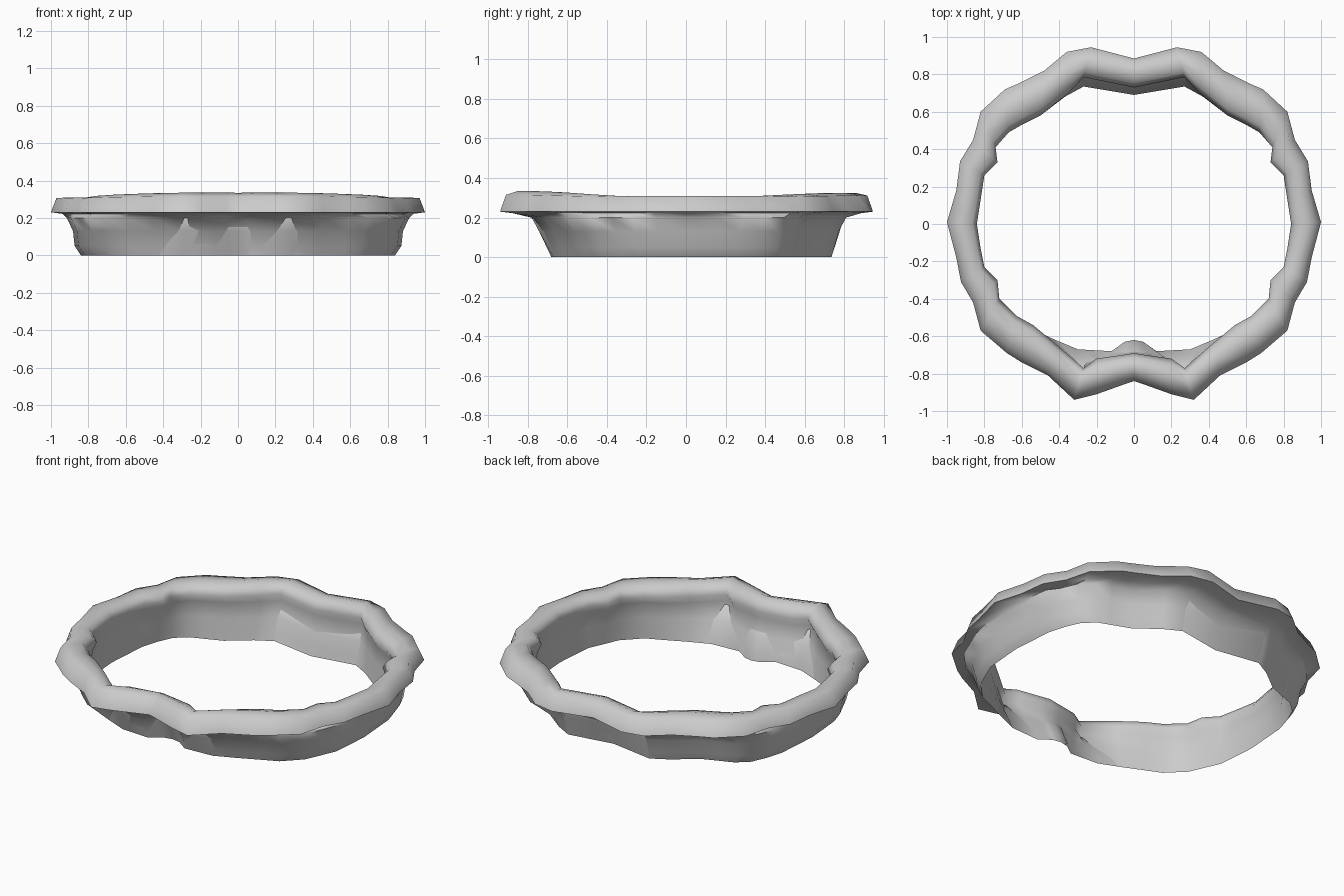
import bpy, bmesh

if "Cube" in bpy.data.objects:
    bpy.data.objects.remove(bpy.data.objects["Cube"])

# Right half of the wavy rim, back to front: (outer x, outer y, inner x, inner y)
RIM = [
    (0, .885, 0, .73), (.23, .945, .27, .785), (.36, .92, .35, .70),
    (.48, .82, .50, .58), (.62, .75, .60, .53), (.69, .72, .67, .49),
    (.82, .60, .74, .41), (.86, .45, .73, .33), (.93, .335, .80, .26),
    (.95, .18, .82, .13), (1.0, .01, .84, 0), (.95, -.18, .82, -.13),
    (.925, -.31, .80, -.23), (.86, -.42, .73, -.30), (.82, -.57, .72, -.40),
    (.68, -.69, .63, -.49), (.60, -.74, .54, -.54), (.46, -.81, .42, -.64),
    (.32, -.94, .27, -.77), (.20, -.91, .20, -.72), (.06, -.86, .06, -.70),
    (0, -.84, 0, -.69),
]
# Matching bottom edge of the side wall
BASE = [
    (0, .69), (.27, .735), (.37, .68), (.50, .58), (.60, .54), (.68, .51),
    (.75, .45), (.79, .36), (.82, .26), (.83, .13), (.84, 0), (.83, -.13),
    (.82, -.24), (.78, -.33), (.74, -.42), (.64, -.52), (.55, -.56),
    (.42, -.62), (.30, -.67), (.12, -.68), (.05, -.63), (0, -.62),
]


def section(rim, base):
    """Closed wedge section: outer wall, lip, rolled rim, inner wall."""
    ox, oy, ix, iy = rim
    bx, by = base
    s = 1.10 if by > 0 else 1.15
    t = min(1, max(0, (abs(oy) - .45) / .4))
    lift = (.015 if oy > 0 else .025) * t

    def across(f, z):
        return (ix + (ox - ix) * f, iy + (oy - iy) * f, z)

    def inner_wall(f, z):
        tx, ty, _ = across(.12, 0)
        return (bx + (tx - bx) * f, by + (ty - by) * f, z)

    return [
        (bx, by, 0),
        (bx * 1.04, by * 1.02, .05),
        (bx * 1.05, by * (1 + (s - 1) * .5), .13),
        (bx * 1.09, by * s, .20),
        across(.62, .222),
        across(1, .23),
        across(.82, .305 + lift * .4),
        across(.45, .31 + lift),
        across(.15, .30 + lift * .5),
        across(0, .265),
        inner_wall(1, .22),
        inner_wall(.6, .13),
    ]


# Mirror the half into a full loop of cross-sections
half = [section(r, b) for r, b in zip(RIM, BASE)]
loop = half + [[(-x, y, z) for x, y, z in s] for s in half[-2:0:-1]]

# Folded pastry-like ring: wall tapering to a thin bottom edge
bm = bmesh.new()
rows = [[bm.verts.new(p) for p in s] for s in loop]
n = len(rows[0])
for a, b in zip(rows, rows[1:] + rows[:1]):
    for k in range(n):
        j = (k + 1) % n
        bm.faces.new((a[k], a[j], b[j], b[k]))
bmesh.ops.recalc_face_normals(bm, faces=bm.faces[:])
mesh = bpy.data.meshes.new("wavy_rim_ring")
bm.to_mesh(mesh)
bm.free()
ring = bpy.data.objects.new("wavy_rim_ring", mesh)
bpy.context.collection.objects.link(ring)

# Smooth shading with sharp creases kept
bpy.context.view_layer.objects.active = ring
ring.select_set(True)
bpy.ops.object.shade_smooth_by_angle(angle=1.3)
